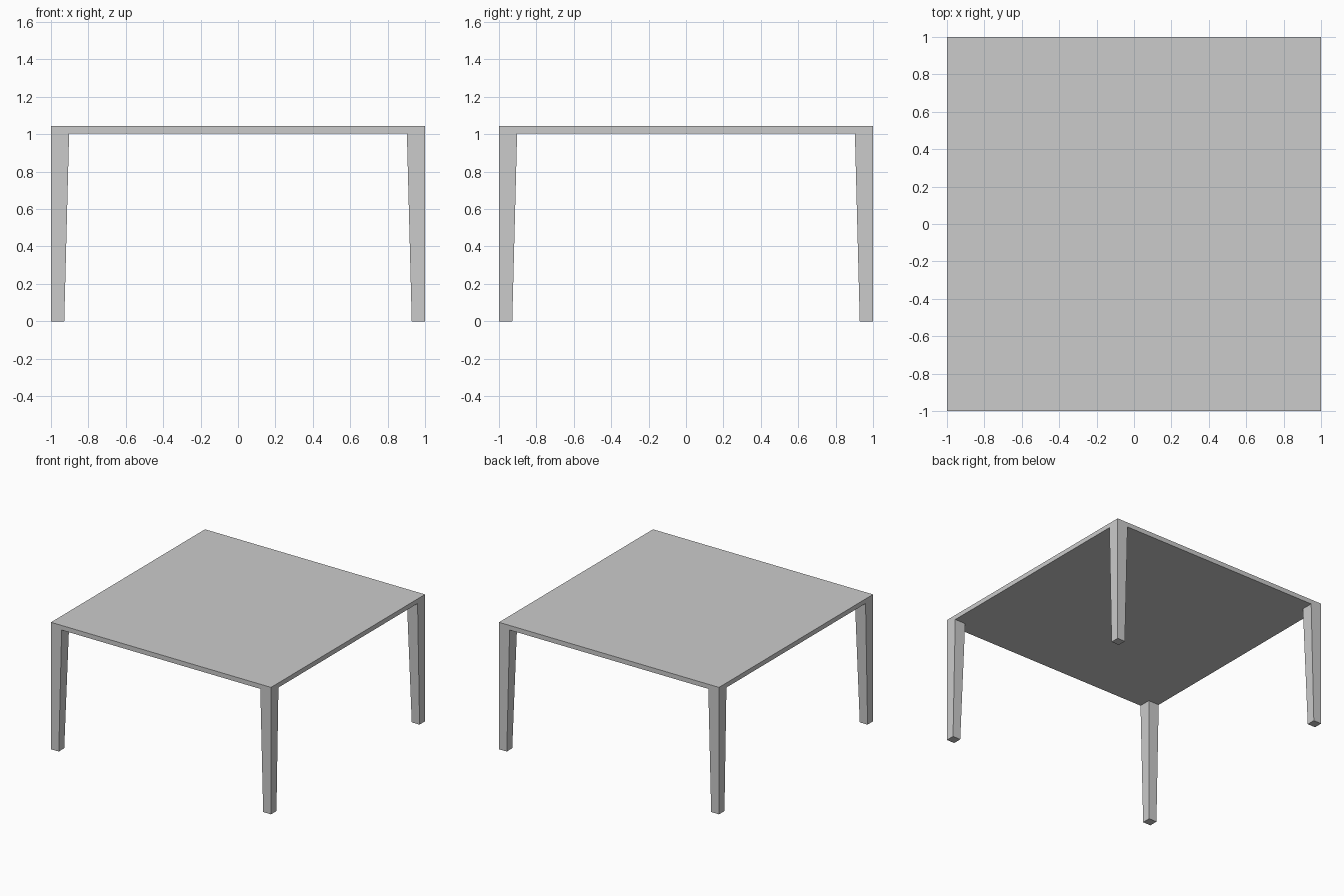
import bpy, bmesh

if "Cube" in bpy.data.objects:
    bpy.data.objects.remove(bpy.data.objects["Cube"])

HALF = 1.0       # half width of the table
UNDER = 1.005    # underside of the top
TOP = 1.043      # upper surface
LEG_TOP = 0.097  # leg thickness under the top
LEG_FOOT = 0.071 # leg thickness at the floor


def tapered_box(name, low, high, z0, z1):
    """Box between two rectangles (x0, x1, y0, y1) at heights z0 and z1."""
    bm = bmesh.new()
    rings = []
    for (x0, x1, y0, y1), z in ((low, z0), (high, z1)):
        rings.append([bm.verts.new((x, y, z)) for x, y in
                      ((x0, y0), (x1, y0), (x1, y1), (x0, y1))])
    bottom, top = rings
    bm.faces.new(bottom[::-1])
    bm.faces.new(top)
    for i in range(4):
        j = (i + 1) % 4
        bm.faces.new((bottom[i], bottom[j], top[j], top[i]))
    bmesh.ops.recalc_face_normals(bm, faces=bm.faces)
    mesh = bpy.data.meshes.new(name)
    bm.to_mesh(mesh)
    bm.free()
    obj = bpy.data.objects.new(name, mesh)
    bpy.context.collection.objects.link(obj)
    return obj


def corner(sx, sy, size):
    """Square of the given size tucked into one table corner."""
    xs = sorted((sx * HALF, sx * (HALF - size)))
    ys = sorted((sy * HALF, sy * (HALF - size)))
    return (*xs, *ys)


# Thin square table top
square = (-HALF, HALF, -HALF, HALF)
tapered_box("table_top", square, square, UNDER, TOP)

# Four legs, flush outside and tapering on the inner faces
for sy, depth in ((-1, "front"), (1, "back")):
    for sx, side in ((-1, "left"), (1, "right")):
        tapered_box(f"{depth}_{side}_leg", corner(sx, sy, LEG_FOOT),
                    corner(sx, sy, LEG_TOP), 0.0, UNDER)
